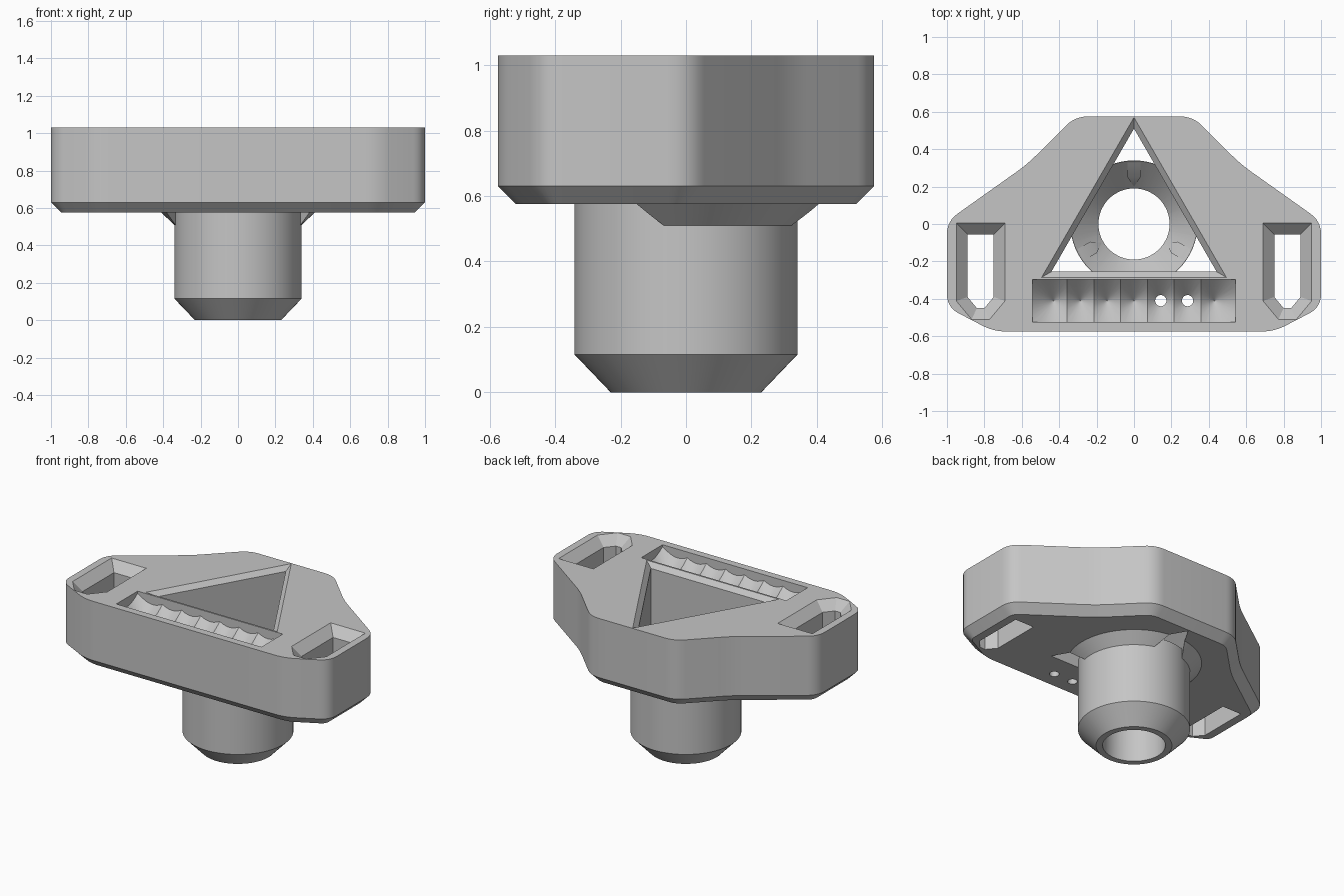
import bpy, bmesh, math
from mathutils import Vector

cube = bpy.data.objects.get("Cube")
if cube:
    bpy.data.objects.remove(cube, do_unlink=True)

grey = bpy.data.materials.new("light_grey")
grey.use_nodes = True
colour = (0.56, 0.56, 0.56, 1)
grey.diffuse_color = colour
grey.node_tree.nodes["Principled BSDF"].inputs["Base Color"].default_value = colour

TOP, UNDER = 1.03, 0.575


def finish(name, bm):
    bmesh.ops.recalc_face_normals(bm, faces=bm.faces)
    mesh = bpy.data.meshes.new(name)
    bm.to_mesh(mesh)
    bm.free()
    mesh.materials.append(grey)
    ob = bpy.data.objects.new(name, mesh)
    bpy.context.collection.objects.link(ob)
    return ob


def loft(name, sections):
    """Solid through equal-length outlines, each given as (points, z)."""
    bm = bmesh.new()
    rings = [[bm.verts.new((p[0], p[1], z)) for p in pts] for pts, z in sections]
    n = len(rings[0])
    for a, b in zip(rings, rings[1:]):
        for i in range(n):
            j = (i + 1) % n
            bm.faces.new((a[i], a[j], b[j], b[i]))
    bm.faces.new(rings[0][::-1])
    bm.faces.new(rings[-1])
    return finish(name, bm)


def circle(r, n=64, x=0, y=0, start=0):
    return [(x + r * math.cos(start + math.tau * i / n),
             y + r * math.sin(start + math.tau * i / n)) for i in range(n)]


def triangle(inradius):
    return circle(2 * inradius, 3, start=math.pi / 2)


def rect(x0, x1, y0, y1):
    return [(x0, y0), (x1, y0), (x1, y1), (x0, y1)]


def offset(pts, d):
    """Mitred offset of a counter-clockwise outline, outward for d > 0."""
    out = []
    for i, p in enumerate(pts):
        p = Vector(p)
        a = (p - Vector(pts[i - 1])).normalized()
        b = (Vector(pts[(i + 1) % len(pts)]) - p).normalized()
        na, nb = Vector((a.y, -a.x)), Vector((b.y, -b.x))
        out.append(p + (na + nb) * d / (1 + na.dot(nb)))
    return out


def rounded(pts, reach, steps=6):
    out = []
    for i, p in enumerate(pts):
        p = Vector(p)
        a = p + (Vector(pts[i - 1]) - p).normalized() * reach
        b = p + (Vector(pts[(i + 1) % len(pts)]) - p).normalized() * reach
        for k in range(steps + 1):
            t = k / steps
            out.append(a * (1 - t) ** 2 + p * 2 * t * (1 - t) + b * t ** 2)
    return out


def boolean(ob, tool, operation="DIFFERENCE"):
    mod = ob.modifiers.new("boolean", "BOOLEAN")
    mod.object, mod.operation, mod.solver = tool, operation, "EXACT"
    bpy.context.view_layer.objects.active = ob
    bpy.ops.object.modifier_apply(modifier=mod.name)
    bpy.data.objects.remove(tool, do_unlink=True)


def triangle_cutter():
    return loft("cutter", [(triangle(0.255), 0.3), (triangle(0.255), TOP - 0.03),
                           (triangle(0.315), TOP + 0.03)])


# Plate with rounded corners and a chamfered lower edge
half = [(0.75, -0.575), (1, -0.445), (1, 0.015), (0.57, 0.32), (0.315, 0.575)]
outline = rounded(half + [(-x, y) for x, y in reversed(half)], 0.07)
plate = loft("plate", [(offset(outline, -0.055), UNDER), (outline, 0.63), (outline, TOP)])
boolean(plate, triangle_cutter())

# Pointed strap slots on both sides, flared at the top
slot = [(0.75, -0.39), (0.80, -0.45), (0.84, -0.45), (0.89, -0.39), (0.89, -0.055), (0.75, -0.055)]
for side in (1, -1):
    pts = slot if side == 1 else [(-x, y) for x, y in reversed(slot)]
    boolean(plate, loft("cutter", [(pts, 0.4), (pts, TOP - 0.06), (offset(pts, 0.12), TOP + 0.06)]))

# Tray of seven merging countersinks, two of them drilled through
tray = None
for i in range(7):
    x, y = -0.43 + 0.1433 * i, -0.41
    tip = [(0.03, 0.5), (0.03, 0.885)] if i in (4, 5) else [(0.002, 0.86)]
    profile = tip + [(0.045, 0.9), (0.205, 1.06)]
    cone = loft("cutter", [(circle(r, 32, x, y), z) for r, z in profile])
    if tray:
        boolean(tray, cone, "UNION")
    else:
        tray = cone
area = rect(-0.543, 0.543, -0.525, -0.297)
boolean(tray, loft("cutter", [(area, 0.45), (area, 1.05)]), "INTERSECT")
boolean(plate, tray)

# Hollow stem with a tapered foot and a funnel mouth
stem = loft("stem", [(circle(0.23), 0), (circle(0.34), 0.115), (circle(0.34), UNDER)])
boolean(stem, loft("cutter", [(circle(0.19), -0.1), (circle(0.19), 0.5)]))
funnel = loft("cutter", [(circle(0.185), 0.422), (circle(0.345), 0.582)])
boolean(funnel, loft("cutter", [(triangle(0.255), 0.3), (triangle(0.255), 0.7)]), "INTERSECT")
boolean(stem, funnel)

# Conical collar sectors under the plate, open at the front
collar = loft("collar", [(circle(0.335), 0.505), (circle(0.41), UNDER)])
boolean(collar, triangle_cutter())
boolean(collar, loft("cutter", [(circle(0.33), 0.4), (circle(0.33), 0.7)]))
front = rect(-0.6, 0.6, -0.6, -0.2)
boolean(collar, loft("cutter", [(front, 0.4), (front, 0.7)]))

# Small pointed ribs in the funnel, one towards each triangle corner
ribs = []
for k in range(3):
    a = math.pi / 2 + math.tau * k / 3
    u, v = Vector((math.cos(a), math.sin(a), 0)), Vector((-math.sin(a), math.cos(a), 0))
    bm = bmesh.new()
    for r, w, top in ((0.2, 0, 0.437), (0.25, 0.035, 0.505), (0.33, 0.035, 0.57)):
        for s in ((0,) if w == 0 else (-1, 1)):
            for z in (0.42, top):
                bm.verts.new(u * r + v * s * w + Vector((0, 0, z)))
    bmesh.ops.convex_hull(bm, input=bm.verts)
    ribs.append(finish(f"funnel_rib_{k + 1}", bm))

# Smooth curved walls, crisp edges
bpy.ops.object.select_all(action="DESELECT")
for ob in [plate, stem, collar] + ribs:
    ob.select_set(True)
bpy.context.view_layer.objects.active = plate
bpy.ops.object.shade_smooth_by_angle(angle=math.radians(25))
